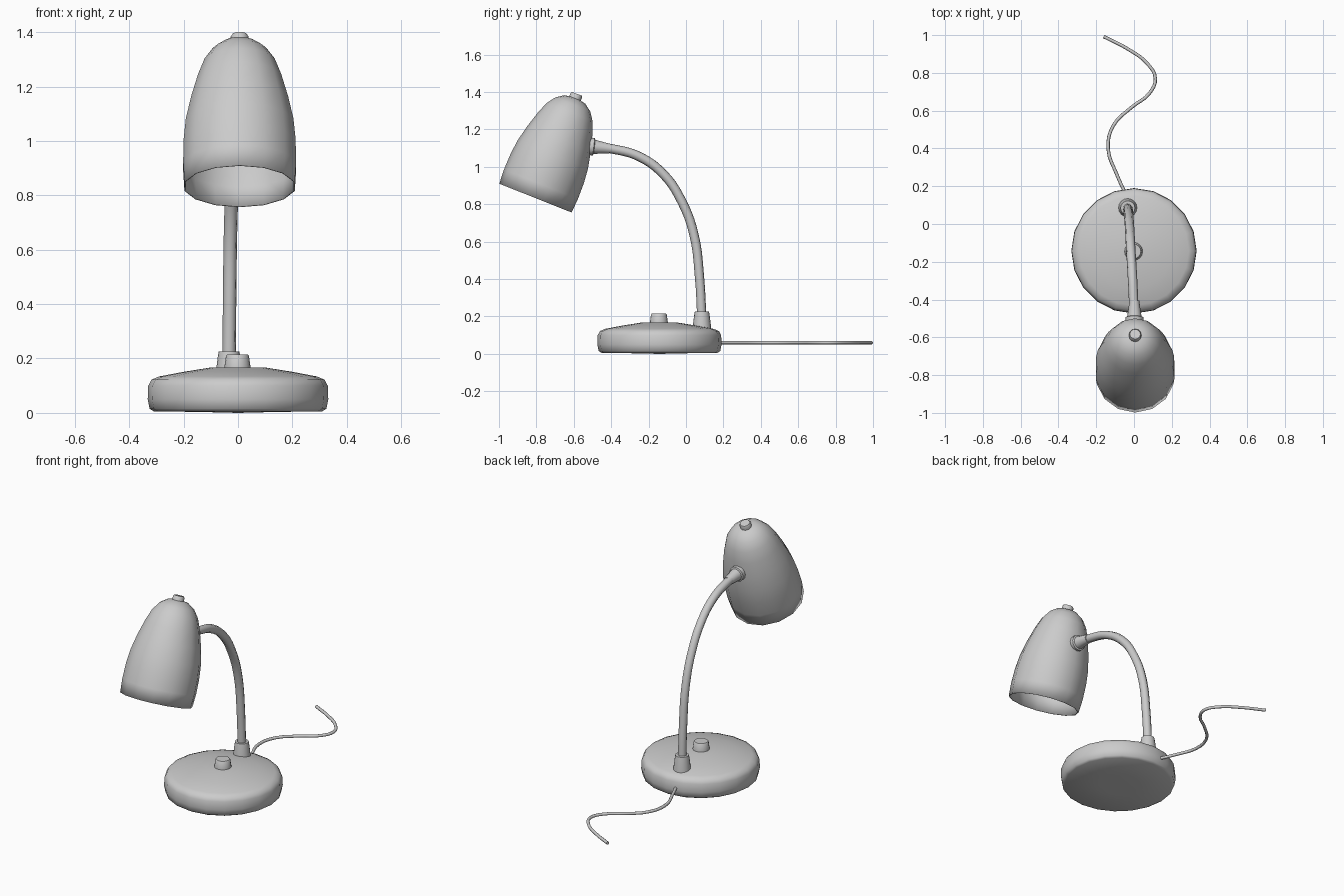
import bpy, math
from mathutils import Vector

if "Cube" in bpy.data.objects:
    bpy.data.objects.remove(bpy.data.objects["Cube"])


def finish(obj, angle=50):
    bpy.ops.object.select_all(action='DESELECT')
    obj.select_set(True)
    bpy.context.view_layer.objects.active = obj
    bpy.ops.object.shade_smooth_by_angle(angle=math.radians(angle))
    return obj


def lathe(name, profile, sides, origin, axis=(0, 0, 1), phase=0.0):
    """Revolve (radius, height) points about an axis; radius 0 makes a pole."""
    rot = Vector((0, 0, 1)).rotation_difference(Vector(axis)).to_matrix()
    verts, rings, faces = [], [], []
    for r, h in profile:
        n = 1 if r == 0 else sides
        rings.append([len(verts) + i % n for i in range(sides)])
        for i in range(n):
            a = math.tau * (i + phase) / sides
            p = Vector((r * math.cos(a), r * math.sin(a), h))
            verts.append(rot @ p + Vector(origin))
    for lo, hi in zip(rings, rings[1:]):
        for i in range(sides):
            j = (i + 1) % sides
            faces.append(list(dict.fromkeys((lo[i], lo[j], hi[j], hi[i]))))
    mesh = bpy.data.meshes.new(name)
    mesh.from_pydata(verts, [], faces)
    obj = bpy.data.objects.new(name, mesh)
    bpy.context.collection.objects.link(obj)
    return finish(obj)


def tube(name, points, radius, resolution):
    """Smooth round tube through the points, converted to a mesh."""
    curve = bpy.data.curves.new(name, 'CURVE')
    curve.dimensions = '3D'
    curve.bevel_depth = radius
    curve.bevel_resolution = 2
    curve.resolution_u = resolution
    curve.use_fill_caps = True
    spline = curve.splines.new('BEZIER')
    spline.bezier_points.add(len(points) - 1)
    for bp, co in zip(spline.bezier_points, points):
        bp.co = co
        bp.handle_left_type = bp.handle_right_type = 'AUTO'
    obj = bpy.data.objects.new(name, curve)
    bpy.context.collection.objects.link(obj)
    bpy.ops.object.select_all(action='DESELECT')
    obj.select_set(True)
    bpy.context.view_layer.objects.active = obj
    bpy.ops.object.convert(target='MESH')
    return finish(bpy.context.object, 60)


# Weighted base with a gently domed top
lathe("base", [(0, 0), (0.12, 0.003), (0.31, 0.006), (0.325, 0.015), (0.332, 0.05),
               (0.33, 0.10), (0.318, 0.122), (0.29, 0.134), (0.20, 0.151),
               (0.10, 0.167), (0, 0.168)], 20, (0, -0.142, 0))

# Switch knob in the middle of the base
lathe("switch_knob", [(0, 0.15), (0.049, 0.15), (0.048, 0.17), (0.042, 0.21),
                      (0.038, 0.215), (0, 0.215)], 16, (-0.002, -0.145, 0))

# Socket holding the foot of the arm
lathe("arm_socket", [(0, 0.12), (0.051, 0.12), (0.049, 0.145), (0.041, 0.21),
                     (0.038, 0.226), (0, 0.226)], 16, (-0.033, 0.085, 0))

# Bent gooseneck arm
tube("arm", [(-0.033, 0.085, 0.18), (-0.031, 0.073, 0.40), (-0.028, 0.042, 0.64),
             (-0.023, -0.025, 0.82), (-0.018, -0.12, 0.96), (-0.010, -0.25, 1.055),
             (-0.003, -0.39, 1.095), (0, -0.50, 1.108)], 0.025, 5)

# Collar joining arm to shade
lathe("shade_collar", [(0, 0), (0.047, 0), (0.047, 0.022), (0.038, 0.026),
                       (0.034, 0.05), (0.026, 0.11), (0, 0.11)],
      12, (0.002, -0.515, 1.11), (0, 1, -0.12))

# Open bell-shaped shade, tilted forwards
rim = (0.006, -0.805, 0.833)
tilt = (0, 0.37, 0.93)
shade = lathe("shade", [(0.208, 0), (0.213, 0.08), (0.211, 0.17), (0.203, 0.25),
                        (0.183, 0.34), (0.157, 0.43), (0.132, 0.495), (0.10, 0.54),
                        (0.06, 0.568), (0, 0.58)], 14, rim, tilt, 0.5)
wall = shade.modifiers.new("wall", 'SOLIDIFY')
wall.thickness = 0.005
wall.offset = -1

# Small cap on top of the shade
lathe("shade_cap", [(0, 0.56), (0.033, 0.56), (0.033, 0.592), (0.028, 0.6), (0, 0.6)],
      12, rim, tilt)

# Power cord snaking out of the back
tube("power_cord", [(x, y, 0.06) for x, y in
                    [(-0.04, 0.15), (-0.09, 0.26), (-0.137, 0.40), (-0.11, 0.52),
                     (-0.01, 0.62), (0.08, 0.69), (0.113, 0.77), (0.07, 0.85),
                     (-0.03, 0.925), (-0.16, 0.992)]], 0.009, 4)
